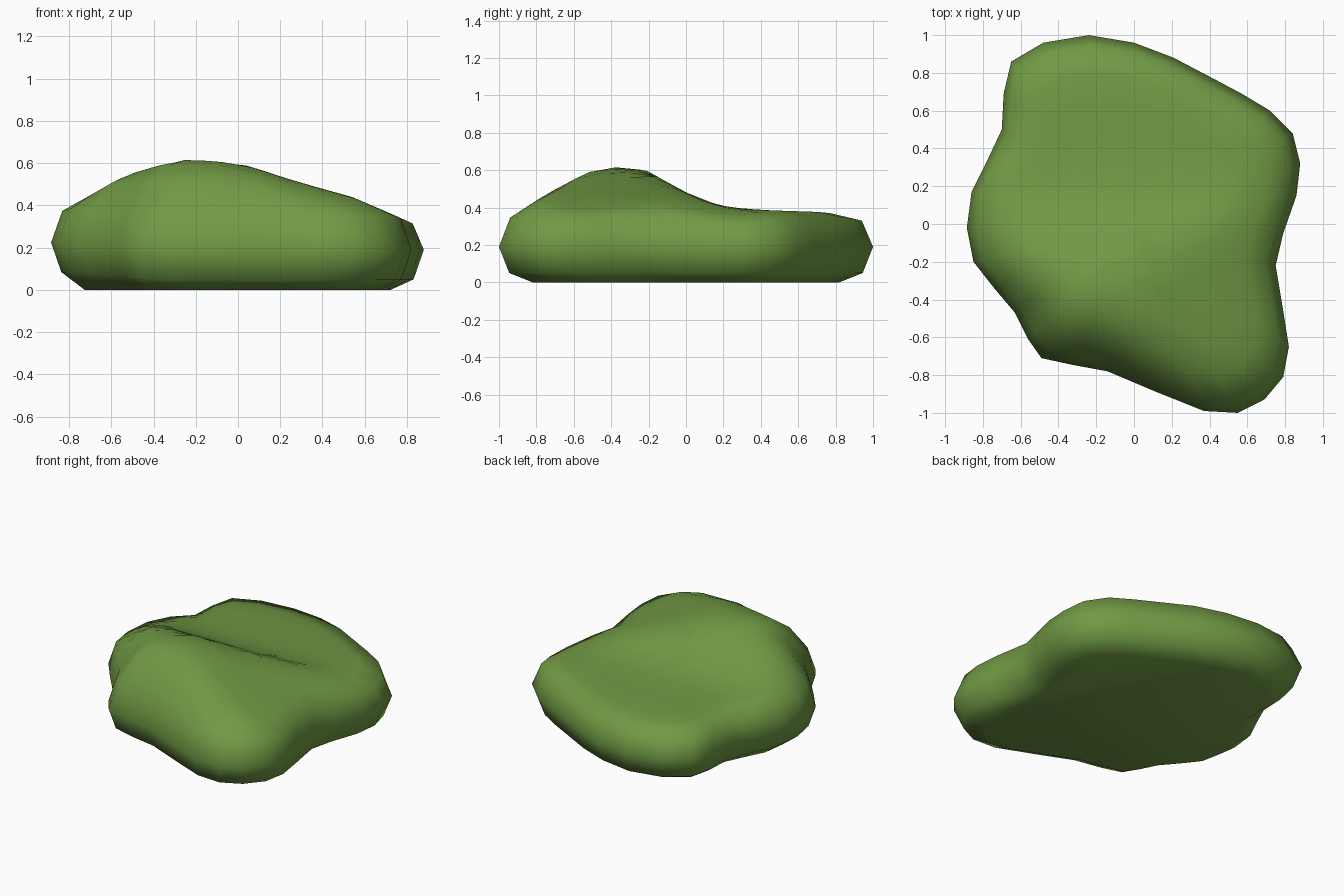
import bpy, bmesh

if "Cube" in bpy.data.objects:
    bpy.data.objects.remove(bpy.data.objects["Cube"])

# Widest outline seen from above
OUTLINE = [(-.24, 1), (0, .96), (.21, .88), (.4, .78), (.57, .69), (.72, .6), (.84, .48), (.88, .32),
           (.86, .15), (.79, -.05), (.75, -.22), (.79, -.46), (.82, -.65), (.79, -.81),
           (.69, -.93), (.55, -1), (.37, -.99), (.12, -.89), (-.14, -.78), (-.33, -.745),
           (-.49, -.71), (-.56, -.61), (-.63, -.47), (-.74, -.34), (-.85, -.2), (-.885, -.02),
           (-.86, .17), (-.78, .33), (-.7, .5), (-.69, .69), (-.65, .86), (-.48, .96)]
# Crown heights along x and along y
FRONT = [(-.9, .34), (-.8, .39), (-.54, .54), (-.24, .63), (0, .605), (.25, .52), (.54, .44), (.75, .35), (.9, .28)]
SIDE = [(-1, .31), (-.95, .34), (-.78, .45), (-.54, .59), (-.38, .63), (-.22, .605), (-.04, .5), (.13, .42),
        (.3, .39), (.75, .375), (.94, .33), (1, .3)]


def lerp(table, t):
    for (a, va), (b, vb) in zip(table, table[1:]):
        if t <= b:
            return va + (vb - va) * max(0, (t - a) / (b - a))
    return table[-1][1]


def crown(x, y, cap):
    a, b = lerp(FRONT, x), lerp(SIDE, y)
    k = .05                                   # softened minimum of both profiles
    soft = max(k - abs(a - b), 0) ** 2 / (4 * k)
    return min(min(a, b) - soft, cap)


bm = bmesh.new()
rings = []
# Underside, rim and shoulder, then the crown rings
for scale, z, cap in [(.82, 0, 0), (.945, .05, 0), (1, .19, 0), (.94, None, .35), (.8, None, .51),
                      (.66, None, .59), (.52, None, .63), (.34, None, .63), (.17, None, .63)]:
    ring = []
    for x, y in OUTLINE:
        px, py = x * scale, y * scale
        if z is None:
            h = crown(px, py, cap + (.03 if cap == .35 and x < -.7 else 0))
        else:
            h = z + (.035 * max(0, -x - .4) / .5 if z else 0)
        ring.append(bm.verts.new((px, py, h)))
    rings.append(ring)
n = len(OUTLINE)
for low, high in zip(rings, rings[1:]):
    for i in range(n):
        j = (i + 1) % n
        bm.faces.new((low[i], low[j], high[j], high[i]))
bm.faces.new(rings[0])
top = bm.verts.new((0, 0, crown(0, 0, 1)))
for i in range(n):
    bm.faces.new((rings[-1][i], rings[-1][(i + 1) % n], top))
bmesh.ops.recalc_face_normals(bm, faces=bm.faces)
for f in bm.faces:
    f.smooth = True

mesh = bpy.data.meshes.new("bush")
bm.to_mesh(mesh)
bm.free()
bush = bpy.data.objects.new("bush", mesh)
bpy.context.collection.objects.link(bush)
green = bpy.data.materials.new("leaf_green")
green.diffuse_color = (.163, .319, .058, 1)
green.use_nodes = True
green.node_tree.nodes["Principled BSDF"].inputs["Base Color"].default_value = green.diffuse_color
mesh.materials.append(green)
